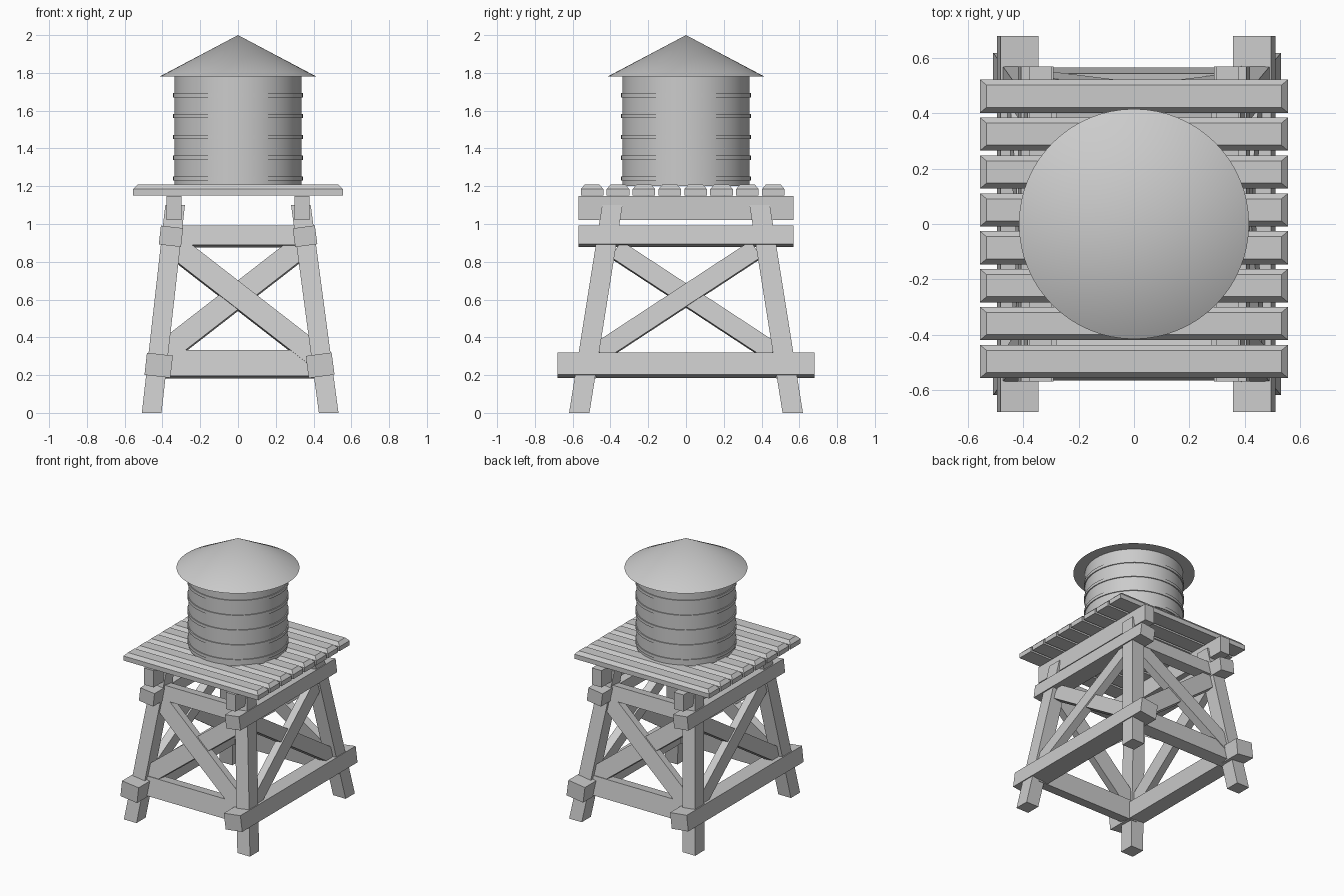
import bpy, bmesh
from mathutils import Vector

if "Cube" in bpy.data.objects:
    bpy.data.objects.remove(bpy.data.objects["Cube"])


def mesh_object(name, verts, faces):
    me = bpy.data.meshes.new(name)
    me.from_pydata([tuple(v) for v in verts], [], faces)
    bm = bmesh.new()
    bm.from_mesh(me)
    bmesh.ops.recalc_face_normals(bm, faces=bm.faces)
    bm.to_mesh(me)
    bm.free()
    ob = bpy.data.objects.new(name, me)
    bpy.context.collection.objects.link(ob)
    return ob


def loft(name, *rings):
    """Skin a stack of four-point rings and cap both ends."""
    faces = [(3, 2, 1, 0)]
    for k in range(len(rings) - 1):
        b = 4 * k
        faces += [(b + i, b + (i + 1) % 4, b + 4 + (i + 1) % 4, b + 4 + i) for i in range(4)]
    e = 4 * (len(rings) - 1)
    faces.append((e, e + 1, e + 2, e + 3))
    return mesh_object(name, [v for r in rings for v in r], faces)


def beam(name, a, b, normal, thick, width):
    """Box from a to b; thick is measured along normal, width across it."""
    a, b, n = Vector(a), Vector(b), Vector(normal)
    d = (b - a).normalized()
    n = (n - d * n.dot(d)).normalized()
    u = d.cross(n) * width / 2
    n = n * thick / 2
    return loft(name, *[[p - u - n, p + u - n, p + u + n, p - u + n] for p in (a, b)])


def rect(cx, cy, hx, hy, z):
    return [(cx - hx, cy - hy, z), (cx + hx, cy - hy, z), (cx + hx, cy + hy, z), (cx - hx, cy + hy, z)]


def turned(name, r1, r2, z0, z1):
    bpy.ops.mesh.primitive_cone_add(vertices=64, radius1=r1, radius2=r2, depth=z1 - z0,
                                    location=(0, 0, (z0 + z1) / 2))
    ob = bpy.context.object
    ob.name = name
    bpy.ops.object.shade_smooth_by_angle()
    return ob


TOP = 1.1
FOOT_X = {-1: 0.457, 1: 0.48}


def leg_x(s, z):
    return s * (FOOT_X[s] + (0.333 - FOOT_X[s]) * z / TOP)


def leg_y(s, z):
    return s * (0.565 - 0.175 * z / TOP)


SIDE = {-1: "left", 1: "right"}
END = {-1: "front", 1: "back"}

# Four leaning legs with flat feet
for sx in SIDE:
    for sy in END:
        loft(f"{END[sy]}_{SIDE[sx]}_leg",
             *[rect(leg_x(sx, z), leg_y(sy, z), 0.052, 0.054, z) for z in (0, TOP)])

# Left and right frames: rails running front to back, cap beams, cross braces
for s, side in SIDE.items():
    n = Vector((s, 0, (FOOT_X[s] - 0.333) / TOP))
    lx = {-1: -0.42, 1: 0.435}[s]
    beam(f"{side}_lower_rail", (lx, -0.68, 0.252), (lx, 0.68, 0.252), n, 0.138, 0.118)
    beam(f"{side}_upper_rail", (s * 0.355, -0.57, 0.935), (s * 0.355, 0.57, 0.935), n, 0.118, 0.1)
    beam(f"{side}_cap_beam", (s * 0.338, -0.57, 1.085), (s * 0.338, 0.57, 1.085), (1, 0, 0), 0.08, 0.125)
    for k in (-1, 1):
        off = k * 0.006
        beam(f"{side}_brace", (leg_x(s, 0.32) + off, -k * 0.46, 0.32),
             (leg_x(s, 0.864) + off, k * 0.37, 0.864), n, 0.06, 0.103)

# Front and back frames: rails between the legs and cross braces
for s, end in END.items():
    n = Vector((0, s, 0.175 / TOP))
    for label, z, y, t, h in (("lower", 0.257, 0.51, 0.09, 0.138), ("upper", 0.935, 0.415, 0.08, 0.105)):
        beam(f"{end}_{label}_rail", (leg_x(-1, z), s * y, z), (leg_x(1, z), s * y, z), n, t, h)
    for k in (-1, 1):
        off = k * 0.006
        beam(f"{end}_brace", (-k * 0.40, leg_y(s, 0.31) + off, 0.31),
             (k * 0.34, leg_y(s, 0.884) + off, 0.884), n, 0.06, 0.122)

# Deck planks with chamfered tops
for i in range(8):
    y = -0.497 + i * 0.137
    loft(f"deck_plank_{i + 1}", rect(0, y, 0.557, 0.06, 1.15), rect(0, y, 0.557, 0.06, 1.184),
         rect(0, y, 0.533, 0.04, 1.208))

# Tank, hoops and conical roof
turned("tank", 0.336, 0.336, 1.2, 1.785)
for i in range(5):
    z = 1.24 + i * 0.1105
    turned(f"tank_hoop_{i + 1}", 0.343, 0.343, z - 0.011, z + 0.011)
turned("roof", 0.416, 0.0, 1.78, 2.0)
